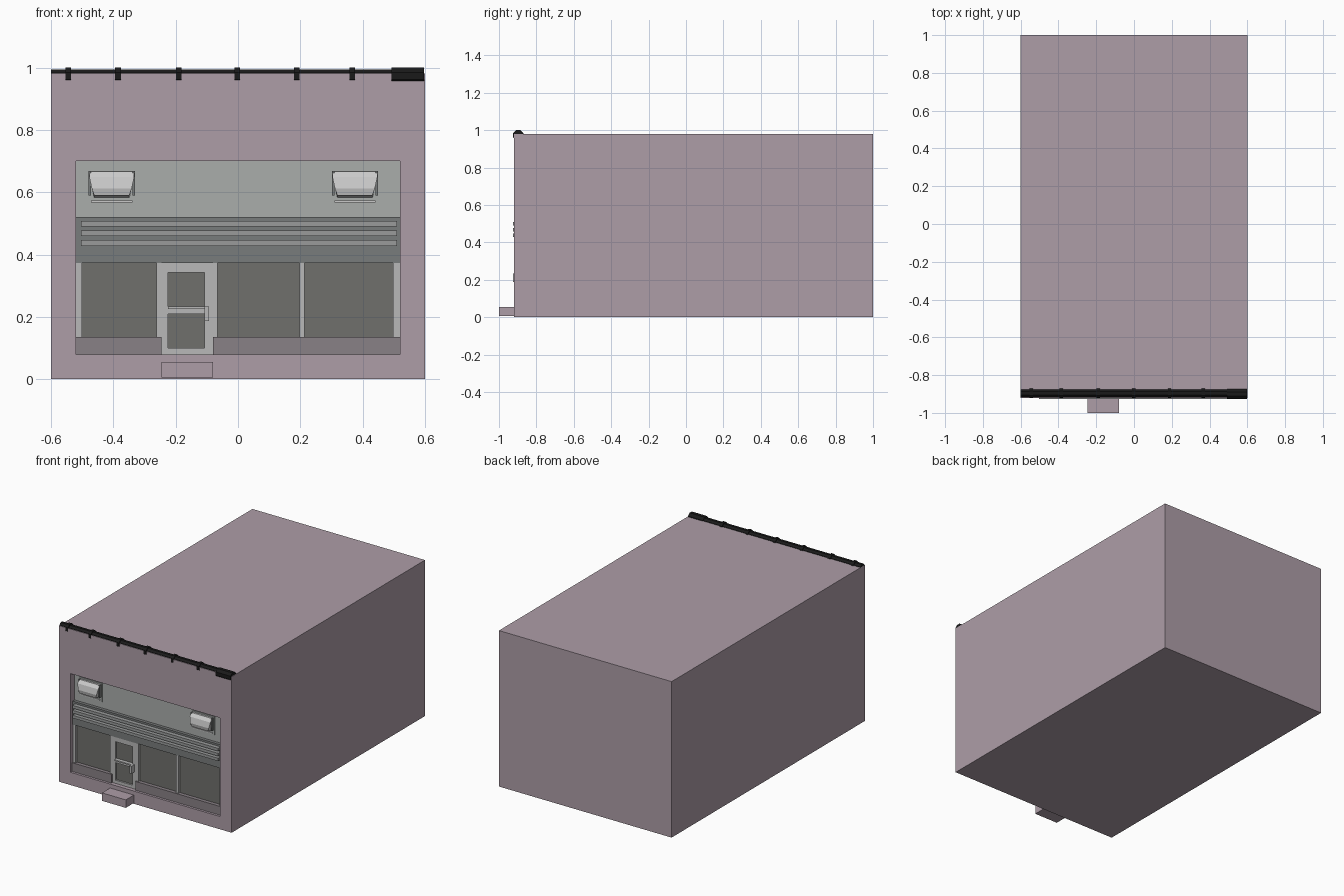
import bpy, bmesh, math

if "Cube" in bpy.data.objects:
    bpy.data.objects.remove(bpy.data.objects["Cube"])

def material(name, r, g, b):
    m = bpy.data.materials.new(name)
    m.diffuse_color = (r, g, b, 1)
    m.use_nodes = True
    m.node_tree.nodes["Principled BSDF"].inputs["Base Color"].default_value = m.diffuse_color
    return m

MAUVE = material("mauve_wall", 0.42, 0.34, 0.39)
BASE = material("dark_mauve", 0.25, 0.22, 0.24)
SIGN = material("sign_grey", 0.40, 0.42, 0.41)
BAND = material("band_grey", 0.19, 0.20, 0.20)
SLAT = material("slat_grey", 0.32, 0.33, 0.33)
FRAME = material("frame_grey", 0.48, 0.48, 0.48)
GLASS = material("glass_grey", 0.16, 0.16, 0.15)
LAMP = material("lamp_grey", 0.7, 0.7, 0.7)
BLACK = material("black_metal", 0.01, 0.01, 0.01)

def finish(name, bm, mat):
    bmesh.ops.recalc_face_normals(bm, faces=bm.faces)
    me = bpy.data.meshes.new(name)
    bm.to_mesh(me)
    bm.free()
    ob = bpy.data.objects.new(name, me)
    bpy.context.collection.objects.link(ob)
    if mat:
        me.materials.append(mat)
    return ob

def box(name, x0, x1, y0, y1, z0, z1, mat=None):
    bm = bmesh.new()
    bmesh.ops.create_cube(bm, size=1)
    for v in bm.verts:
        v.co = ((x0 + x1) / 2 + v.co.x * (x1 - x0),
                (y0 + y1) / 2 + v.co.y * (y1 - y0),
                (z0 + z1) / 2 + v.co.z * (z1 - z0))
    return finish(name, bm, mat)

def tube(name, x0, x1, y, z, r, mat, sides=8):
    """Low-poly pipe along x with flat sides facing the axes."""
    bm = bmesh.new()
    rings = []
    for x in (x0, x1):
        rings.append([bm.verts.new((x, y + r * math.cos((i + .5) * math.tau / sides),
                                    z + r * math.sin((i + .5) * math.tau / sides)))
                      for i in range(sides)])
    for i in range(sides):
        j = (i + 1) % sides
        bm.faces.new((rings[0][i], rings[0][j], rings[1][j], rings[1][i]))
    for ring in rings:
        bm.faces.new(ring)
    return finish(name, bm, mat)

# Main block with a shallow shopfront recess
body = box("building_body", -0.6, 0.6, -0.92, 1.0, 0, 0.98, MAUVE)
cutter = box("recess_cutter", -0.52, 0.52, -1.0, -0.875, 0.08, 0.70, MAUVE)
cutter.hide_render = True
cutter.hide_viewport = True
cut = body.modifiers.new("recess", 'BOOLEAN')
cut.object = cutter
cut.operation = 'DIFFERENCE'
cut.solver = 'EXACT'
box("door_step", -0.245, -0.08, -1.0, -0.92, 0.005, 0.055, MAUVE)

# Upper sign panel, slatted band and lower walls
BACK = -0.87
box("sign_panel", -0.52, 0.52, -0.88, BACK, 0.52, 0.70, SIGN)
box("slat_band", -0.52, 0.52, -0.90, BACK, 0.373, 0.52, BAND)
for z in (0.428, 0.459, 0.490):
    box("slat", -0.503, 0.51, -0.926, -0.90, z, z + 0.018, SLAT)
for x0, x1 in ((-0.52, -0.245), (-0.08, 0.52)):
    box("lower_wall", x0, x1, -0.905, BACK, 0.08, 0.135, BASE)

# Windows and their upright frames
for x0, x1 in ((-0.50, -0.262), (-0.065, 0.198), (0.214, 0.498)):
    box("window_pane", x0, x1, -0.882, BACK, 0.135, 0.373, GLASS)
for x0, x1 in ((-0.52, -0.50), (-0.262, -0.245), (-0.08, -0.065), (0.198, 0.214), (0.498, 0.52)):
    box("window_frame", x0, x1, -0.897, BACK, 0.135, 0.373, FRAME)

# Door built from stiles and rails around two panes
for x0, x1 in ((-0.245, -0.225), (-0.108, -0.08)):
    box("door_stile", x0, x1, -0.895, BACK, 0.08, 0.373, FRAME)
for z0, z1 in ((0.08, 0.10), (0.21, 0.234), (0.342, 0.373)):
    box("door_rail", -0.225, -0.108, -0.895, BACK, z0, z1, FRAME)
for z0, z1 in ((0.10, 0.21), (0.234, 0.342)):
    box("door_pane", -0.225, -0.108, -0.884, BACK, z0, z1, GLASS)
box("door_push_bar", -0.225, -0.093, -0.907, -0.895, 0.226, 0.234, FRAME)
box("door_handle", -0.107, -0.093, -0.926, -0.895, 0.187, 0.234, FRAME)

# Hooded lamps: sloping profile, narrower toward the front
hood = ((-0.88, 0.667, 0.066), (-0.896, 0.667, 0.072), (-0.912, 0.648, 0.072),
        (-0.919, 0.612, 0.064), (-0.914, 0.590, 0.056), (-0.88, 0.582, 0.056))
for cx in (-0.405, 0.375):
    box("lamp_plate", cx - 0.08, cx + 0.08, -0.884, -0.875, 0.56, 0.676, SIGN)
    bm = bmesh.new()
    sides = [[bm.verts.new((cx + s * w, y, z)) for y, z, w in hood] for s in (-1, 1)]
    for i in range(len(hood)):
        j = (i + 1) % len(hood)
        bm.faces.new((sides[0][i], sides[0][j], sides[1][j], sides[1][i]))
    for side in sides:
        bm.faces.new(side)
    finish("lamp_hood", bm, LAMP)
    box("lamp_lip", cx - 0.066, cx + 0.066, -0.889, -0.88, 0.567, 0.573, LAMP)
    for s in (-1, 1):
        a, b = sorted((cx + s * 0.066, cx + s * 0.074))
        box("lamp_bracket", a, b, -0.90, -0.88, 0.59, 0.668, BAND)

# Black roof-edge pipe with clamps and a junction box
tube("roof_pipe", -0.6, 0.595, -0.896, 0.974, 0.022, BLACK)
for x in (-0.545, -0.385, -0.19, -0.002, 0.188, 0.367):
    tube("pipe_clamp", x - 0.009, x + 0.009, -0.896, 0.973, 0.0285, BLACK)
tube("junction_box", 0.493, 0.597, -0.899, 0.973, 0.0285, BLACK)
